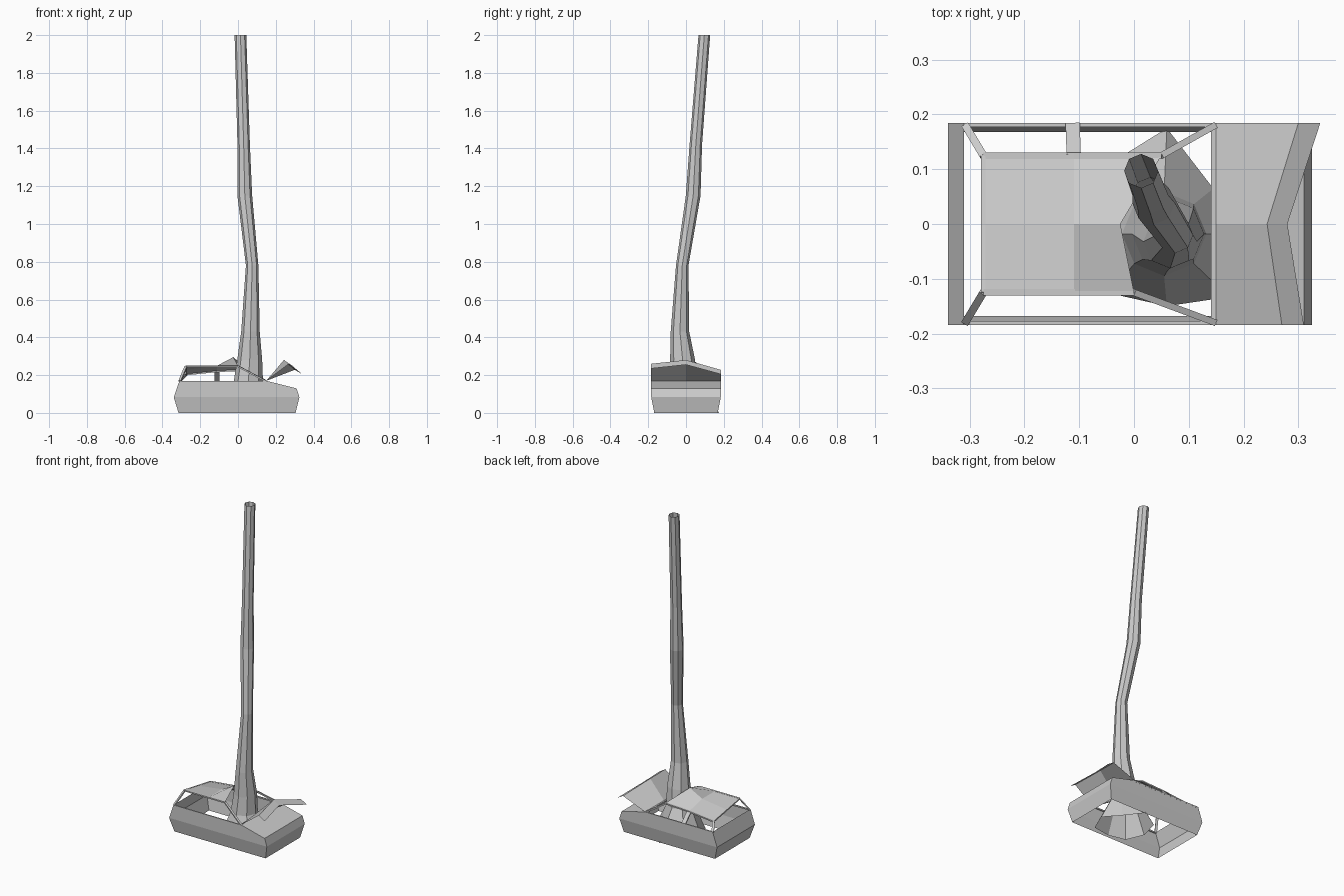
import bpy, math
from mathutils import Vector

if "Cube" in bpy.data.objects:
    bpy.data.objects.remove(bpy.data.objects["Cube"])


def make(name, verts, faces):
    me = bpy.data.meshes.new(name)
    me.from_pydata([tuple(v) for v in verts], [], faces)
    me.update()
    ob = bpy.data.objects.new(name, me)
    bpy.context.collection.objects.link(ob)
    return ob


def grid(name, rows):
    n = len(rows[0])
    faces = [(i * n + j, i * n + j + 1, (i + 1) * n + j + 1, (i + 1) * n + j)
             for i in range(len(rows) - 1) for j in range(n - 1)]
    return make(name, [v for r in rows for v in r], faces)


def beam(name, a, b, w=0.012, t=0.008, side=(0, 0, 1)):
    """Thin rectangular bar from a to b."""
    a, b = Vector(a), Vector(b)
    d = (b - a).normalized()
    u = d.cross(Vector(side)).normalized()
    v = d.cross(u)
    vs = [p + u * su * w / 2 + v * sv * t / 2
          for p in (a, b) for su, sv in ((-1, -1), (1, -1), (1, 1), (-1, 1))]
    fs = [(i, (i + 1) % 4, 4 + (i + 1) % 4, 4 + i) for i in range(4)]
    return make(name, vs, fs + [(3, 2, 1, 0), (4, 5, 6, 7)])


# lower car shell: open underneath and open at the cabin
Y = 0.184
for s, side in ((-1, "front"), (1, "back")):
    rows = [[(-0.315, s * 0.168, 0), (0.15, s * 0.168, 0), (0.305, s * 0.168, 0)],
            [(-0.34, s * Y, 0.083), (0.15, s * Y, 0.083), (0.325, s * Y, 0.083)],
            [(-0.31, s * Y, 0.17), (0.15, s * Y, 0.17), (0.31, s * Y, 0.13)]]
    grid(side + "_body_side", rows if s < 0 else [r[::-1] for r in rows])


def across(name, pts):
    return grid(name, [[(x, -y, z), (x, y, z)] for x, y, z in pts])


across("tail_panel", [(-0.31, Y, 0.17), (-0.34, Y, 0.083), (-0.315, 0.168, 0)][::-1])
across("nose_and_engine_deck", [(0.305, 0.168, 0), (0.325, Y, 0.083), (0.31, Y, 0.13),
                                (0.15, Y, 0.17)])

# crumpled raised hood
grid("raised_hood", [
    [(0.15, -Y, 0.17), (0.15, 0, 0.17), (0.15, Y, 0.17)],
    [(0.27, -Y, 0.26), (0.243, 0, 0.28), (0.30, Y, 0.228)],
    [(0.31, -Y, 0.235), (0.28, 0, 0.255), (0.34, Y, 0.205)]])

# buckled roof, lower along the back
grid("buckled_roof", [
    [(-0.275, -0.125, 0.25), (-0.275, 0, 0.228), (-0.275, 0.125, 0.205)],
    [(-0.11, -0.125, 0.25), (-0.11, 0, 0.25), (-0.11, 0.125, 0.222)],
    [(0.0, -0.125, 0.25), (-0.025, 0, 0.295), (0.05, 0.125, 0.23)]])

# window frame: pillars, roof rails and sills
rear_f, rear_b = (-0.275, -0.125, 0.247), (-0.275, 0.125, 0.203)
front_f, front_b = (0, -0.125, 0.247), (0.05, 0.125, 0.227)
mid_b = (-0.11, 0.125, 0.22)
beam("front_roof_rail", rear_f, front_f)
beam("back_roof_rail_rear", rear_b, mid_b)
beam("back_roof_rail_fore", mid_b, front_b)
beam("rear_roof_rail", rear_f, rear_b, 0.008)
beam("rear_pillar_front", (-0.308, -0.18, 0.168), rear_f, 0.014)
beam("rear_pillar_back", (-0.308, 0.18, 0.168), rear_b, 0.014)
beam("windscreen_pillar_front", (0.148, -0.18, 0.168), front_f, 0.012)
beam("windscreen_pillar_back", (0.148, 0.18, 0.168), front_b, 0.012)
beam("middle_pillar", (-0.112, 0.182, 0.168), mid_b, 0.026)
beam("cowl", (0.146, -Y, 0.166), (0.146, Y, 0.166), 0.01)
for s, side in ((-1, "front"), (1, "back")):
    beam(side + "_sill", (-0.31, s * 0.181, 0.166), (0.15, s * 0.181, 0.166), 0.007)

# tree trunk: eight-sided bent tube flaring into uneven roots
N = 8
roots = [0.16, 0.12, 0.195, 0.17, 0.15, 0.15, 0.13, 0.16]
path = [(0.17, 0.055, -0.018, 0.077), (0.28, 0.062, -0.018, 0.066),
        (0.43, 0.066, -0.032, 0.049), (0.78, 0.075, -0.02, 0.033),
        (1.15, 0.036, 0.038, 0.039), (1.42, 0.03, 0.052, 0.033),
        (2.0, 0.013, 0.097, 0.031)]
rings = [(0, 0.06, -0.02, roots)] + [(z, x, y, [r] * N) for z, x, y, r in path]
tree = [[(x + rr[i % N] * math.cos(math.tau * i / N),
          y + rr[i % N] * math.sin(math.tau * i / N), z) for i in range(N + 1)]
        for z, x, y, rr in rings]
grid("tree_trunk", tree)
